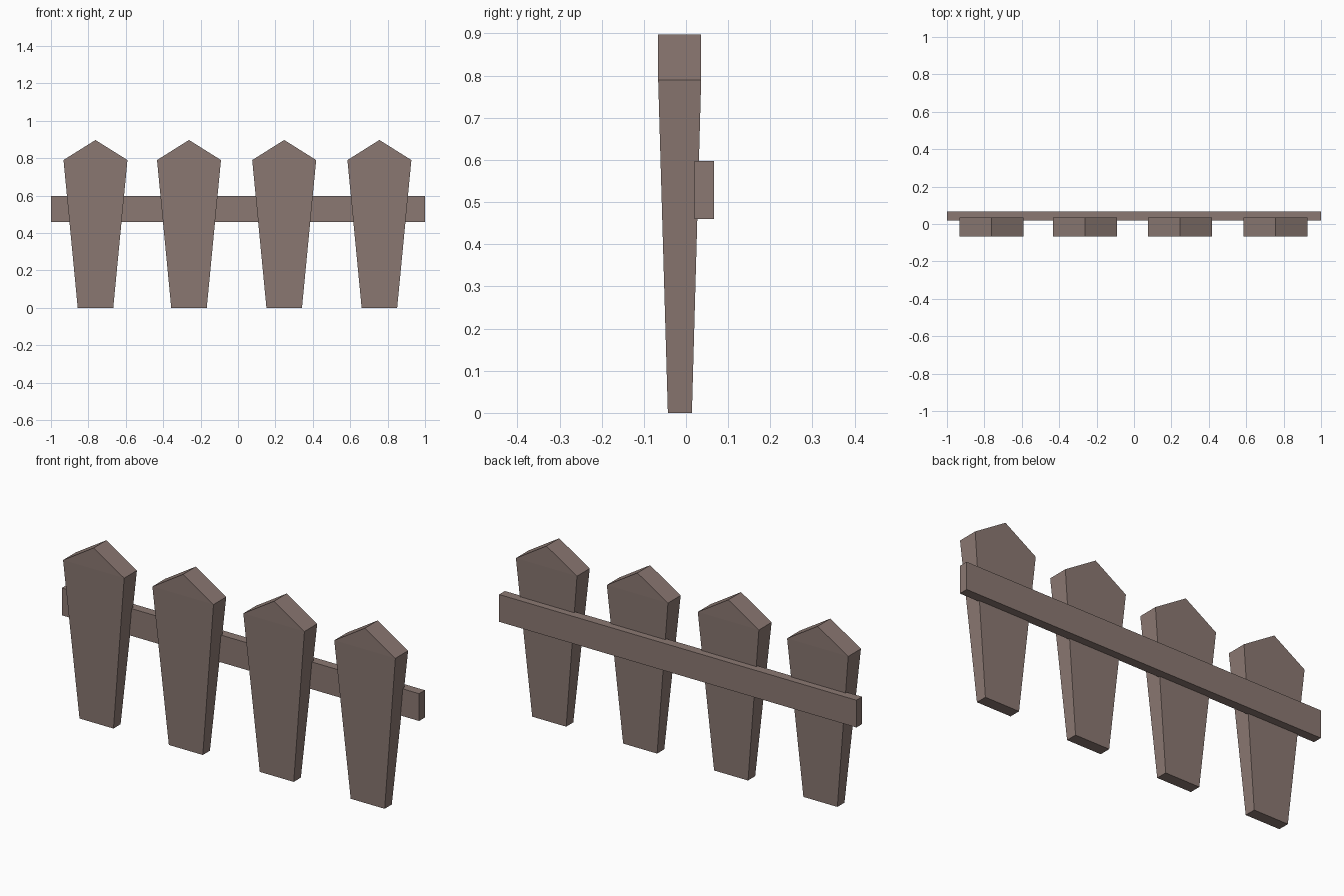
import bpy
import bmesh

if "Cube" in bpy.data.objects:
    bpy.data.objects.remove(bpy.data.objects["Cube"])

wood = bpy.data.materials.new("brown_wood")
wood.diffuse_color = (0.26, 0.19, 0.17, 1.0)
wood.use_nodes = True
wood.node_tree.nodes["Principled BSDF"].inputs["Base Color"].default_value = wood.diffuse_color


def finish(name, bm, location):
    """Turn a bmesh into a wooden object at the given location."""
    bmesh.ops.recalc_face_normals(bm, faces=bm.faces)
    mesh = bpy.data.meshes.new(name)
    bm.to_mesh(mesh)
    bm.free()
    mesh.materials.append(wood)
    obj = bpy.data.objects.new(name, mesh)
    obj.location = location
    bpy.context.collection.objects.link(obj)


def picket(name, x):
    """Board that widens and thickens up to the shoulder, with a pointed top."""
    bm = bmesh.new()
    # (half width, front y, back y, z) at the foot and the shoulder
    rings = []
    for w, y0, y1, z in ((0.095, -0.043, 0.014, 0.0), (0.171, -0.066, 0.036, 0.79)):
        corners = ((-w, y0), (w, y0), (w, y1), (-w, y1))
        rings.append([bm.verts.new((cx, cy, z)) for cx, cy in corners])
    foot, top = rings
    bm.faces.new(foot)
    for i in range(4):
        j = (i + 1) % 4
        bm.faces.new((foot[i], foot[j], top[j], top[i]))
    # pointed cap: a ridge running front to back
    front = bm.verts.new((0, -0.066, 0.897))
    back = bm.verts.new((0, 0.036, 0.897))
    bm.faces.new((top[0], top[1], front))
    bm.faces.new((top[2], top[3], back))
    bm.faces.new((top[1], top[2], back, front))
    bm.faces.new((top[3], top[0], front, back))
    finish(name, bm, (x, 0, 0))


# Four pickets
for n, x in enumerate((-0.762, -0.262, 0.247, 0.756), 1):
    picket(f"picket_{n}", x)

# Rail across the back
bm = bmesh.new()
bmesh.ops.create_cube(bm, size=1)
bmesh.ops.scale(bm, vec=(2.0, 0.046, 0.138), verts=bm.verts)
finish("rail", bm, (0, 0.043, 0.529))
